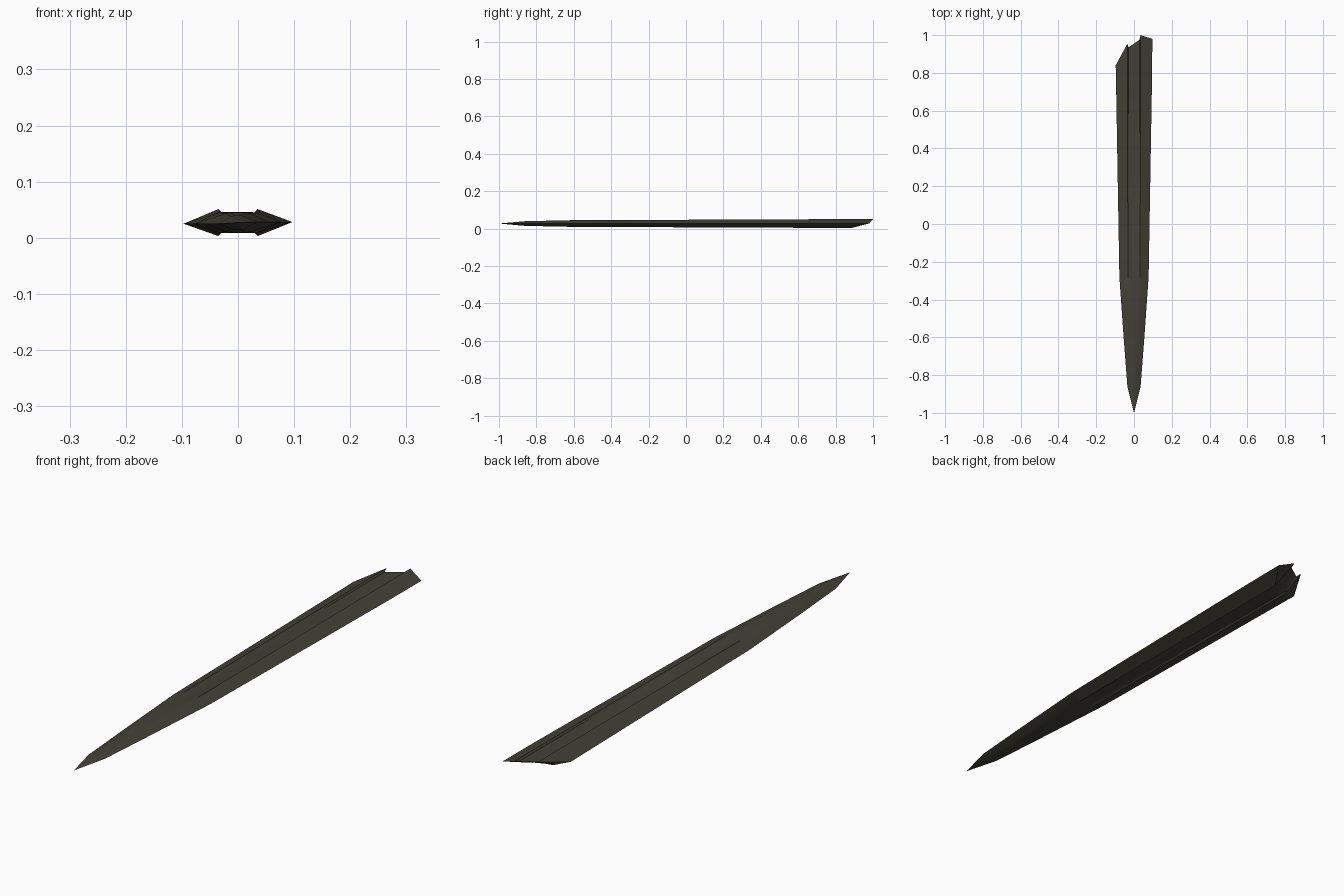
import bpy, bmesh, math

if "Cube" in bpy.data.objects:
    bpy.data.objects.remove(bpy.data.objects["Cube"])

steel = bpy.data.materials.new("dark olive steel")
steel.diffuse_color = (0.055, 0.053, 0.038, 1)
steel.use_nodes = True
steel.node_tree.nodes["Principled BSDF"].inputs["Base Color"].default_value = steel.diffuse_color

MID = 0.027  # height of the cutting edges


def section(y, edge, ridge, ridge_h, groove, floor_h, breaks=None):
    """Ten-point blade section: right edge, top, left edge, bottom."""
    top = [(ridge, ridge_h), (groove, floor_h), (-groove, floor_h), (-ridge, ridge_h)]
    pts = [(edge, MID + 0.001)] + [(x, MID + h) for x, h in top]
    pts += [(-edge, MID - 0.002)] + [(x, MID - h) for x, h in reversed(top)]
    ys = breaks or [y] * 10
    return [(x, yy, z) for (x, z), yy in zip(pts, ys)]


# jagged break: right edge, four top points, left edge, four bottom points
jag = [0.98, 1.0, 0.975, 0.935, 0.955, 0.84, 0.86, 0.87, 0.87, 0.885]
sections = [
    section(-0.86, 0.035, 0.012, 0.0115, 0.006, 0.0125),
    section(-0.60, 0.055, 0.022, 0.0165, 0.014, 0.018),
    section(-0.30, 0.076, 0.032, 0.018, 0.026, 0.0185),
    section(-0.275, 0.0775, 0.032, 0.019, 0.027, 0.0145),
    section(0.80, 0.096, 0.035, 0.0235, 0.029, 0.018),
    section(0.0, 0.097, 0.035, 0.024, 0.029, 0.018, jag),
]

bm = bmesh.new()
rings = [[bm.verts.new(p) for p in s] for s in sections]

# blade body and point
tip = bm.verts.new((0, -1.0, MID))
for i in range(10):
    j = (i + 1) % 10
    bm.faces.new((tip, rings[0][j], rings[0][i]))
    for a, b in zip(rings, rings[1:]):
        bm.faces.new((a[i], a[j], b[j], b[i]))

# broken end, made of strips from top to bottom
e = rings[-1]
bm.faces.new((e[0], e[1], e[9]))
bm.faces.new((e[4], e[5], e[6]))
for i in (1, 2, 3):
    bm.faces.new((e[i], e[i + 1], e[9 - i], e[10 - i]))
bmesh.ops.recalc_face_normals(bm, faces=bm.faces)

mesh = bpy.data.meshes.new("broken_blade")
bm.to_mesh(mesh)
bm.free()
mesh.materials.append(steel)
blade = bpy.data.objects.new("broken_blade", mesh)
bpy.context.collection.objects.link(blade)
bpy.context.view_layer.objects.active = blade
blade.select_set(True)
bpy.ops.object.shade_smooth_by_angle(angle=math.radians(30))
